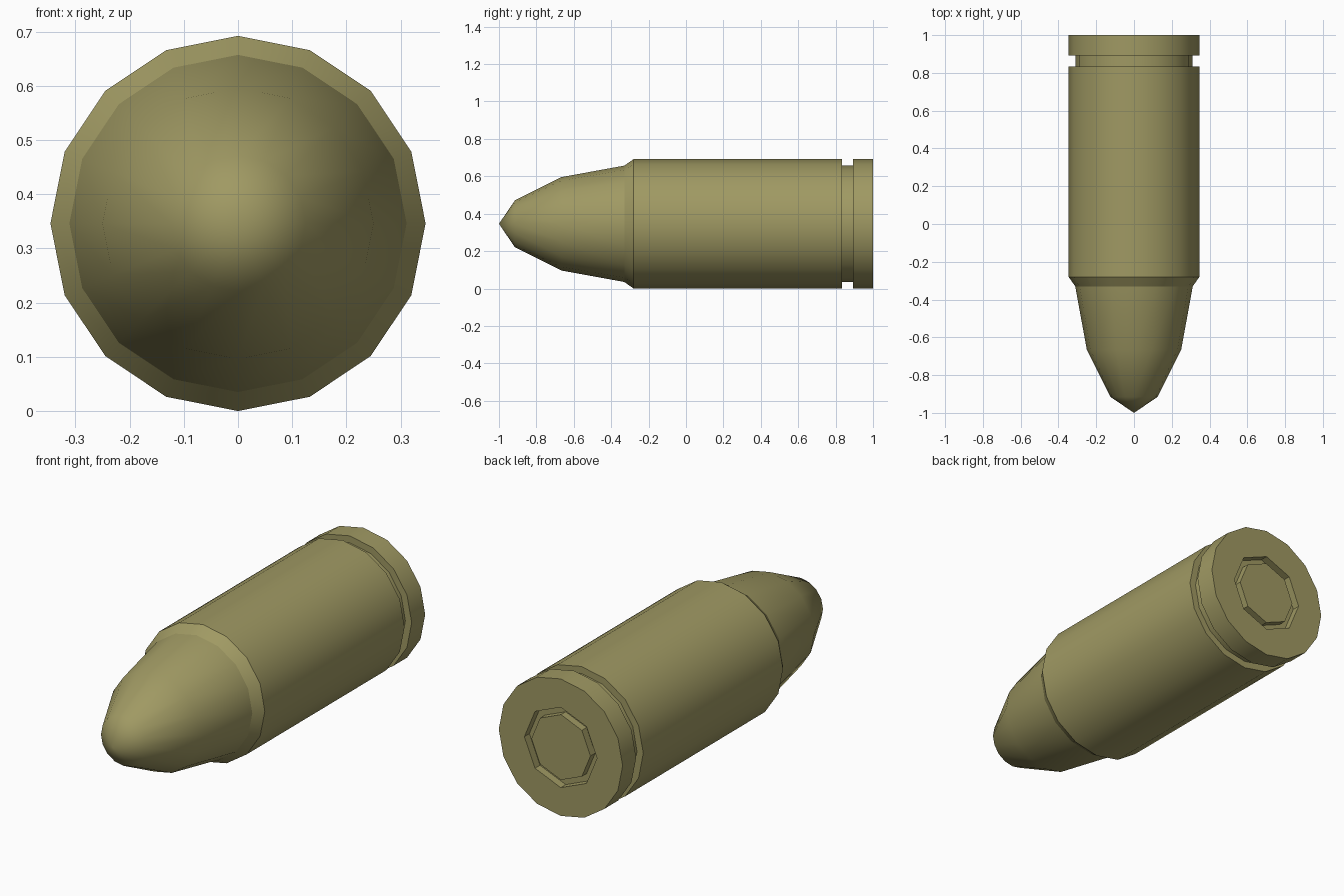
import bpy, bmesh, math

if "Cube" in bpy.data.objects:
    bpy.data.objects.remove(bpy.data.objects["Cube"])

CZ = 0.346   # height of the long axis

mat = bpy.data.materials.new("olive brass")
mat.diffuse_color = (0.35, 0.32, 0.125, 1)
mat.use_nodes = True
mat.node_tree.nodes["Principled BSDF"].inputs["Base Color"].default_value = mat.diffuse_color


def ring(bm, y, r, n):
    """n-sided ring around the y axis, first vertex straight up"""
    return [bm.verts.new((r * math.sin(2 * math.pi * i / n), y,
                          CZ + r * math.cos(2 * math.pi * i / n))) for i in range(n)]


def join(bm, a, b):
    n = len(a)
    for i in range(n):
        j = (i + 1) % n
        bm.faces.new((a[i], a[j], b[j], b[i]))


def loft(bm, profile, n):
    rings = [ring(bm, y, r, n) for y, r in profile]
    for a, b in zip(rings, rings[1:]):
        join(bm, a, b)
    return rings


def finish(bm, name, angle):
    bmesh.ops.recalc_face_normals(bm, faces=bm.faces)
    me = bpy.data.meshes.new(name)
    bm.to_mesh(me)
    bm.free()
    me.materials.append(mat)
    ob = bpy.data.objects.new(name, me)
    bpy.context.collection.objects.link(ob)
    bpy.ops.object.select_all(action='DESELECT')
    ob.select_set(True)
    bpy.context.view_layer.objects.active = ob
    bpy.ops.object.shade_smooth_by_angle(angle=math.radians(angle))


# pointed nose
bm = bmesh.new()
rings = loft(bm, [(-0.915, 0.125), (-0.665, 0.25), (-0.33, 0.311)], 16)
tip = bm.verts.new((0, -1, CZ))
for i in range(16):
    bm.faces.new((tip, rings[0][i], rings[0][(i + 1) % 16]))
finish(bm, "nose", 60)

# case: chamfered mouth, body, extractor groove, rim, base with round slot
bm = bmesh.new()
outer = loft(bm, [(-0.33, 0.311), (-0.28, 0.346), (0.835, 0.346), (0.835, 0.311),
                  (0.892, 0.311), (0.892, 0.346), (1.0, 0.346)], 16)[-1]
slot = loft(bm, [(1.0, 0.203), (0.96, 0.203), (0.96, 0.165), (0.998, 0.165)], 8)
for k in range(8):   # base ring: 16 sides outside, 8 inside
    bm.faces.new((outer[2 * k], outer[2 * k + 1], outer[(2 * k + 2) % 16],
                  slot[0][(k + 1) % 8], slot[0][k]))
bm.faces.new(slot[-1])   # primer disc
finish(bm, "case", 23.5)
